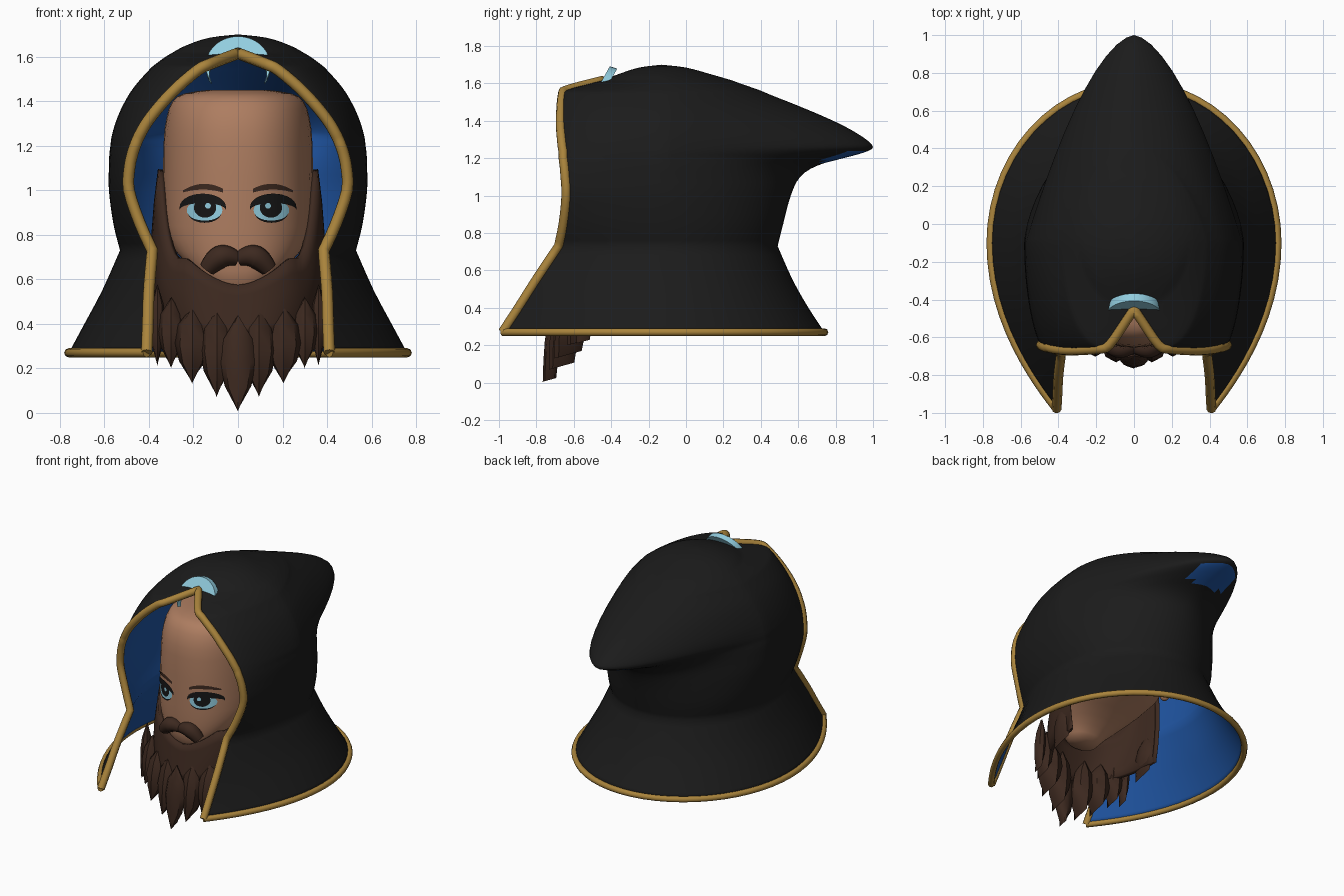
import bpy, bmesh
from math import sin, cos, pi, radians
from mathutils import Vector
from mathutils.bvhtree import BVHTree

cube = bpy.data.objects.get("Cube")
if cube:
    bpy.data.objects.remove(cube)


def material(name, r, g, b):
    m = bpy.data.materials.new(name)
    m.use_nodes = True
    m.diffuse_color = (r, g, b, 1)
    m.node_tree.nodes["Principled BSDF"].inputs["Base Color"].default_value = (r, g, b, 1)
    return m


black = material("black cloth", .011, .011, .011)
blue = material("blue lining", .014, .09, .36)
gold = material("gold trim", .4, .23, .045)
skin = material("skin", .42, .205, .118)
brown = material("dark brown hair", .046, .022, .014)
pale = material("pale blue", .29, .62, .75)
ink = material("eye black", .008, .008, .008)


def finish(bm, name, mats, angle=40):
    bmesh.ops.remove_doubles(bm, verts=bm.verts, dist=.0005)
    mesh = bpy.data.meshes.new(name)
    bm.to_mesh(mesh)
    bm.free()
    obj = bpy.data.objects.new(name, mesh)
    bpy.context.collection.objects.link(obj)
    for m in mats:
        mesh.materials.append(m)
    bpy.ops.object.select_all(action='DESELECT')
    obj.select_set(True)
    bpy.context.view_layer.objects.active = obj
    bpy.ops.object.shade_smooth_by_angle(angle=radians(angle))
    return obj


def loft(rows, closed=False, caps=False):
    bm = bmesh.new()
    grid = [[bm.verts.new(p) for p in row] for row in rows]
    n = len(grid[0])
    for a, b in zip(grid, grid[1:]):
        for j in range(n if closed else n - 1):
            k = (j + 1) % n
            bm.faces.new((a[j], a[k], b[k], b[j]))
    if caps:
        bm.faces.new(grid[0][::-1])
        bm.faces.new(grid[-1])
    return bm


def tube(name, points, radius, mat, radii=None, kind='POLY'):
    cu = bpy.data.curves.new(name, 'CURVE')
    cu.dimensions = '3D'
    cu.bevel_depth = radius
    cu.bevel_resolution = 2
    cu.use_fill_caps = True
    sp = cu.splines.new(kind)
    sp.points.add(len(points) - 1)
    for i, p in enumerate(points):
        sp.points[i].co = (*p, 1)
        sp.points[i].radius = radii[i] if radii else 1
    if kind == 'NURBS':
        sp.use_endpoint_u = True
        sp.order_u = 3
    obj = bpy.data.objects.new(name, cu)
    bpy.context.collection.objects.link(obj)
    cu.materials.append(mat)


# Hood contours: height, front edge x and y, half width, back y, back pointedness
CONTOURS = [
    (.27, .41, -.98, .76, .74, 1), (.4, .405, -.895, .69, .655, 1),
    (.55, .4, -.8, .61, .57, 1), (.73, .385, -.68, .53, .49, 1),
    (.85, .44, -.655, .56, .52, 1.05), (1, .49, -.64, .58, .56, 1.2),
    (1.1, .487, -.645, .58, .61, 1.35), (1.16, .475, -.65, .578, .7, 1.5),
    (1.2, .462, -.655, .573, .84, 1.65), (1.23, .45, -.655, .57, .95, 1.7),
    (1.26, .435, -.66, .563, 1, 1.7), (1.31, .405, -.665, .548, .95, 1.65),
    (1.38, .35, -.67, .518, .83, 1.6), (1.46, .275, -.668, .47, .65, 1.5),
    (1.54, .18, -.66, .4, .45, 1.4), (1.565, .13, -.64, .373, .39, 1.3),
    (1.6, .04, -.51, .325, .29, 1.2), (1.615, 0, -.45, .3, .25, 1.2),
    (1.65, 0, -.36, .235, .13, 1.1), (1.685, 0, -.25, .13, 0, 1),
    (1.7, 0, -.13, 0, -.13, 1)]


def smooth_rows(rows, steps=3):
    """Catmull-Rom interpolation between the rows."""
    out = []
    for i in range(len(rows) - 1):
        a, b, c, d = (rows[min(max(i + k, 0), len(rows) - 1)] for k in (-1, 0, 1, 2))
        for s in range(steps):
            t = s / steps
            out.append([q + .5 * t * (r - p + t * (2 * p - 5 * q + 4 * r - u + t * (3 * (q - r) + u - p)))
                        for p, q, r, u in zip(a, b, c, d)])
    return out + [rows[-1]]


def ramp(z, start, end):
    return min(max((z - start) / (end - start), 0), 1)


def contour(z, xf, yf, w, yb, p, n=14):
    yc = -.1 if z < 1.63 else -.13
    flare = 2 - .5 * ramp(z, .65, .85) - .5 * ramp(z, 1.3, 1.55)
    half = []
    for i in range(n):
        a = i / n * pi / 2
        half.append((xf + (w - xf) * sin(a) ** flare, yf + (yc - yf) * (1 - cos(a)), z))
    for i in range(n + 1):
        a = i / n * pi / 2
        half.append((w * max(cos(a), 0) ** (.7 + .3 * p),
                     yc + (yb - yc) * sin(a) ** (1.2 * p - .2), z))
    return half + [(-x, y, h) for x, y, h in half[-2::-1]]


# Smoothed in three spans, with creases at the neck and the peak of the opening
lower = smooth_rows(CONTOURS[:4])[:-1] + smooth_rows(CONTOURS[3:18])
levels = lower[:-1] + smooth_rows(CONTOURS[17:])
rings = [contour(*c) for c in levels]
bm = loft(rings)
bm.normal_update()
for f in bm.faces:  # lining shows on the underside of the point
    c = f.calc_center_median()
    if .74 < c.y < .96 and abs(c.x) < .14 and f.normal.z < -.1 and c.z < 1.235:
        f.material_index = 1
hood = finish(bm, "hood", [black, blue], 60)
shell = hood.modifiers.new("lining", 'SOLIDIFY')
shell.thickness = .012
shell.offset = -1
shell.material_offset = shell.material_offset_rim = 1

# Gold trim on the hem and the face opening
tube("hem_trim", rings[0], .021, gold)
edge = [(c[1], c[2], c[0]) for c in lower]
tube("opening_trim", edge + [(-x, y, z) for x, y, z in edge[-2::-1]], .026, gold)

# Crescent ornament, leaning back over the brow of the hood
outer, inner = [], []
for i in range(25):
    a = radians(-35 + 250 * i / 24)
    outer.append((.145 * cos(a), .145 * sin(a)))
    thick = .085 * max(sin(pi * i / 24), .02) ** 1.4
    inner.append(((.145 - thick) * cos(a), (.145 - thick) * sin(a)))


def tilt(p, d):
    return Vector((p[0], -.46 + .5 * p[1] + d, 1.555 + .9 * p[1] - d * .3))


strips = [[tilt(p, d) for p in pts] for pts, d in
          ((outer, -.02), (outer, .02), (inner, .02), (inner, -.02), (outer, -.02))]
bm = loft(strips)
bmesh.ops.recalc_face_normals(bm, faces=bm.faces)
finish(bm, "crescent_ornament", [pale], 30)


# Head
def oval(z, w, front, back, n=40, e=.88):
    yc, d = (front + back) / 2, (back - front) / 2
    pts = []
    for i in range(n):
        c, s = cos(2 * pi * i / n), sin(2 * pi * i / n)
        pts.append((w * abs(c) ** e * (1 if c > 0 else -1),
                    yc + d * abs(s) ** e * (1 if s > 0 else -1), z))
    return pts


HEAD = [(.53, .1, -.6, -.45), (.6, .16, -.64, -.38), (.68, .24, -.65, -.22),
        (.78, .315, -.655, .08), (.92, .335, -.655, .22), (1.2, .335, -.65, .3),
        (1.32, .322, -.63, .28), (1.4, .295, -.59, .24), (1.435, .24, -.53, .18),
        (1.45, .14, -.42, .08)]
bm = loft([oval(*h) for h in smooth_rows(HEAD, 2)], True, True)
surface = BVHTree.FromBMesh(bm)
finish(bm, "head", [skin], 60)


def face_y(x, z):
    hit = surface.ray_cast(Vector((x, -2, z)), Vector((0, 1, 0)))[0]
    return hit.y if hit else -.6


for side, s in (("left", 1), ("right", -1)):
    bm = bmesh.new()
    bmesh.ops.create_uvsphere(bm, u_segments=12, v_segments=8, radius=.07)
    for v in bm.verts:
        v.co = (v.co.x * .5 + s * .335, v.co.y * .7 - .08, v.co.z + .86)
    finish(bm, side + "_ear", [skin])


# Painted face details: thin strips between an upper and a lower line
def plate(name, cx, half, top, bottom, lift, mat, n=14):
    for side, s in (("left_", 1), ("right_", -1)):
        rows = []
        for line in (bottom, top):
            row = []
            for i in range(n + 1):
                t = -cos(pi * i / n)
                x, z = cx + half * t, line(t)
                row.append((s * x, face_y(x, z) - lift, z))
            rows.append(row if s > 0 else row[::-1])
        finish(loft(rows), side + name, [mat])


def arc(t):
    return max(0, 1 - t * t) ** .5


plate("iris", .15, .08, lambda t: .91 + .05 * arc(t), lambda t: .91 - .05 * arc(t), .004, pale)
plate("pupil", .148, .05, lambda t: .922 + .045 * arc(t), lambda t: .922 - .045 * arc(t), .006, ink)
plate("upper_lid", .158, .104, lambda t: .925 + .06 * arc(t), lambda t: .912 + .03 * arc(t), .007, ink)
plate("lower_lid", .15, .075, lambda t: .9 - .036 * arc(t), lambda t: .9 - .046 * arc(t), .007, ink)
plate("eye_glint", .135, .013, lambda t: .93 + .013 * arc(t), lambda t: .93 - .013 * arc(t), .009, pale)
plate("eyebrow", .158, .09, lambda t: 1.003 + .026 * (1 - t * t) - .004 * t,
      lambda t: .99 + .013 * (1 - t * t), .005, brown)

# Moustache
for side, s in (("left", 1), ("right", -1)):
    tube(side + "_moustache", [(s * x, y, z) for x, y, z in
         ((0, -.655, .69), (.045, -.66, .71), (.1, -.655, .695), (.14, -.645, .645))],
         .054, brown, (.55, .9, 1, .7), 'NURBS')

# Beard wall wrapped around the jaw, rising into sideburns
wall_rows, n = [], 40
for v in range(6):
    k, row = v / 5, []
    for i in range(n + 1):
        a = radians(-95 + 190 * i / n)
        u = abs(sin(a))
        x = (.36 + .03 * sin(pi * k)) * u ** .88 * (1 if a > 0 else -1)
        y = -.2 - (.445 + .05 * (1 - k)) * max(cos(a), 0) ** .85
        high = .575 + .12 * min(u / .6, 1) ** 1.5 + .4 * (max(u - .7, 0) / .3) ** 2.5
        low = .33 + .05 * u
        row.append((x, y, low + (high - low) * k))
    wall_rows.append(row)
beard = finish(loft(wall_rows), "beard", [brown])
wall = beard.modifiers.new("thickness", 'SOLIDIFY')
wall.thickness = .03
wall.offset = -1


# Faceted beard locks: petals in front, deep wedges from the side
def lock(name, x, y, top, tip, r, depth):
    rows = []
    for t, wide, deep in ((0, 0, .2), (.25, .8, .8), (.5, 1, 1), (.75, .75, 1), (1, 0, .9)):
        ring = []
        for j in range(8):
            c, s = cos(j * pi / 4), sin(j * pi / 4)
            ring.append((x + r * wide * c, y - .03 * t + depth * deep * s,
                         top + (tip - top) * t + .25 * t * depth * (1 + s)))
        rows.append(ring)
    bm = loft(rows, True)
    bmesh.ops.recalc_face_normals(bm, faces=bm.faces)
    finish(bm, name, [brown], 40)


lock("beard_lock_centre", 0, -.7, .44, .005, .08, .04)
LOCKS = [(.095, -.635, .48, .07, .078, .075), (.205, -.6, .48, .13, .08, .08),
         (.3, -.55, .52, .2, .06, .06), (.362, -.52, .58, .21, .035, .04),
         (.35, -.3, .6, .31, .035, .08)]
for i, (x, *rest) in enumerate(LOCKS, 1):
    lock(f"left_beard_lock_{i}", x, *rest)
    lock(f"right_beard_lock_{i}", -x, *rest)
